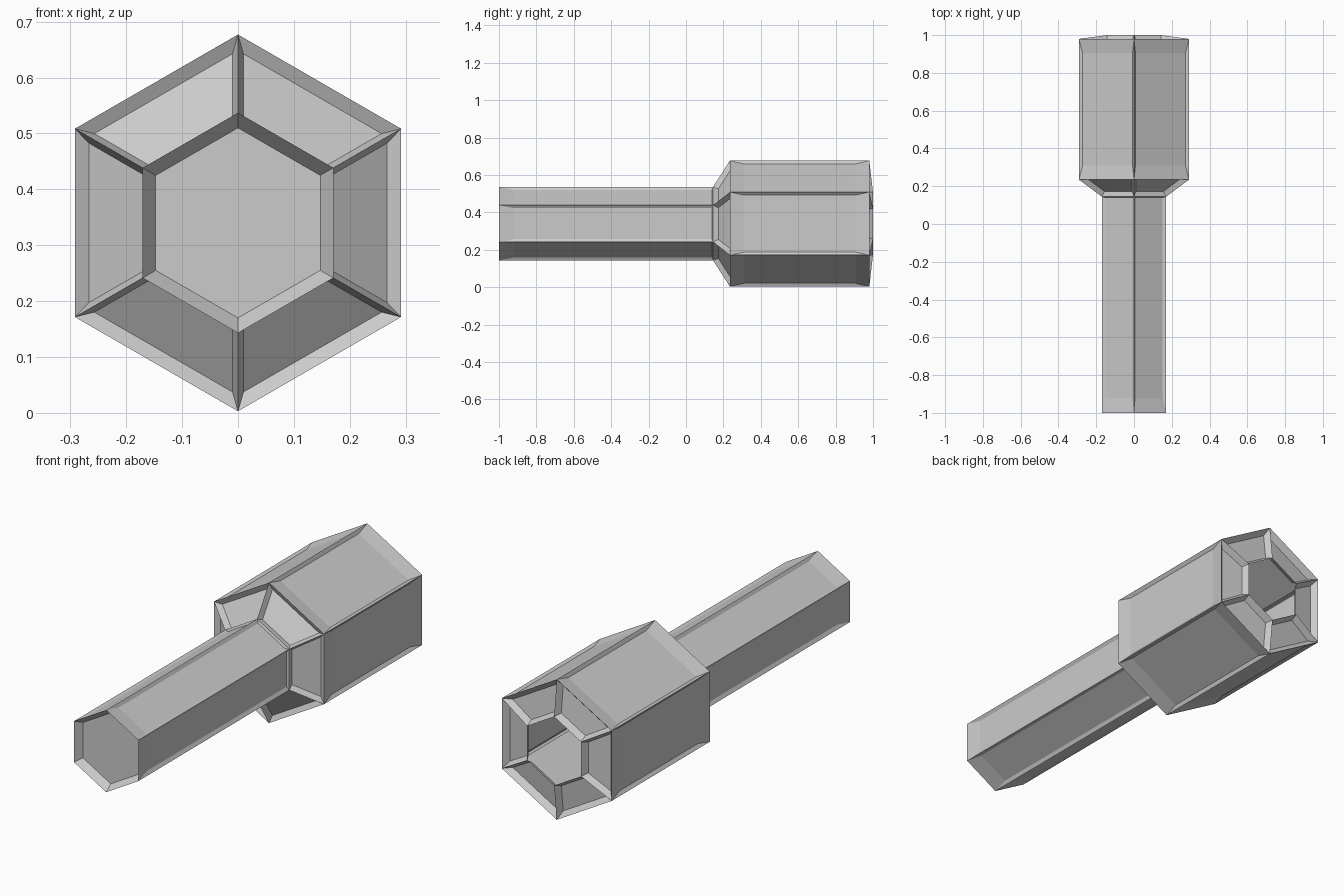
import bpy, bmesh, math
from mathutils import Vector

cube = bpy.data.objects.get("Cube")
if cube:
    bpy.data.objects.remove(cube, do_unlink=True)

SIDES = 6
CENTRE_Z = 0.34

grey = bpy.data.materials.new("plain grey")
grey.use_nodes = True
colour = (0.6, 0.6, 0.6, 1)
grey.diffuse_color = colour
grey.node_tree.nodes["Principled BSDF"].inputs["Base Color"].default_value = colour


def ring(y, radius):
    """Corner points of a hexagon standing on one point."""
    points = []
    for k in range(SIDES):
        a = math.pi / 2 + k * math.tau / SIDES
        points.append(Vector((radius * math.cos(a), y, CENTRE_Z + radius * math.sin(a))))
    return points


def add_face(bm, points, outward):
    face = bm.faces.new([bm.verts.new(p) for p in points])
    face.normal_update()
    if face.normal.dot(outward) < 0:
        face.normal_flip()


def recessed_face(bm, corners, inner, outward):
    """Sunken panel with sloping walls up to the corner edges."""
    add_face(bm, inner, outward)
    n = len(corners)
    for i in range(n):
        j = (i + 1) % n
        add_face(bm, [corners[i], corners[j], inner[j], inner[i]], outward)


def finish(name, bm):
    bmesh.ops.remove_doubles(bm, verts=bm.verts, dist=0.0001)
    mesh = bpy.data.meshes.new(name)
    bm.to_mesh(mesh)
    bm.free()
    mesh.materials.append(grey)
    obj = bpy.data.objects.new(name, mesh)
    bpy.context.scene.collection.objects.link(obj)


def panelled_section(name, start, end, side, near, far, depth):
    """Six sunken panels between two (y, radius) hexagons."""
    bm = bmesh.new()
    a, b = ring(*start), ring(*end)
    for k in range(SIDES):
        m = (k + 1) % SIDES
        corners = [a[k], a[m], b[m], b[k]]
        middle = sum(corners, Vector()) / 4
        radial = Vector((middle.x, 0, middle.z - CENTRE_Z))
        normal = (a[m] - a[k]).cross(b[k] - a[k]).normalized()
        if normal.dot(radial) < 0:
            normal.negate()
        height = ((b[k] + b[m]) - (a[k] + a[m])).length / 2
        inner = []
        for v, flip in ((near / height, False), (1 - far / height, True)):
            p, q = a[k].lerp(b[k], v), a[m].lerp(b[m], v)
            step = (q - p).normalized() * side
            pair = [p + step - normal * depth, q - step - normal * depth]
            inner += pair[::-1] if flip else pair
        recessed_face(bm, corners, inner, normal)
    finish(name, bm)


# Hexagon outlines from front to back
front = (-1.0, 0.197)
neck_front = (0.145, 0.197)
neck_back = (0.235, 0.337)
shoulder = (0.98, 0.337)
opening = (1.0, 0.165)

# Sunken front end
bm = bmesh.new()
recessed_face(bm, ring(*front), ring(front[0] + 0.035, 0.17), Vector((0, -1, 0)))
finish("front_cap", bm)

# Hollow panelled shell, open at the back
panelled_section("handle", front, neck_front, 0.016, 0.08, 0.005, 0.01)
panelled_section("neck", neck_front, neck_back, 0.02, 0.0125, 0.0125, 0.025)
panelled_section("body", neck_back, shoulder, 0.016, 0.075, 0.075, 0.012)
panelled_section("back_rim", shoulder, opening, 0.02, 0.02, 0.02, 0.03)
